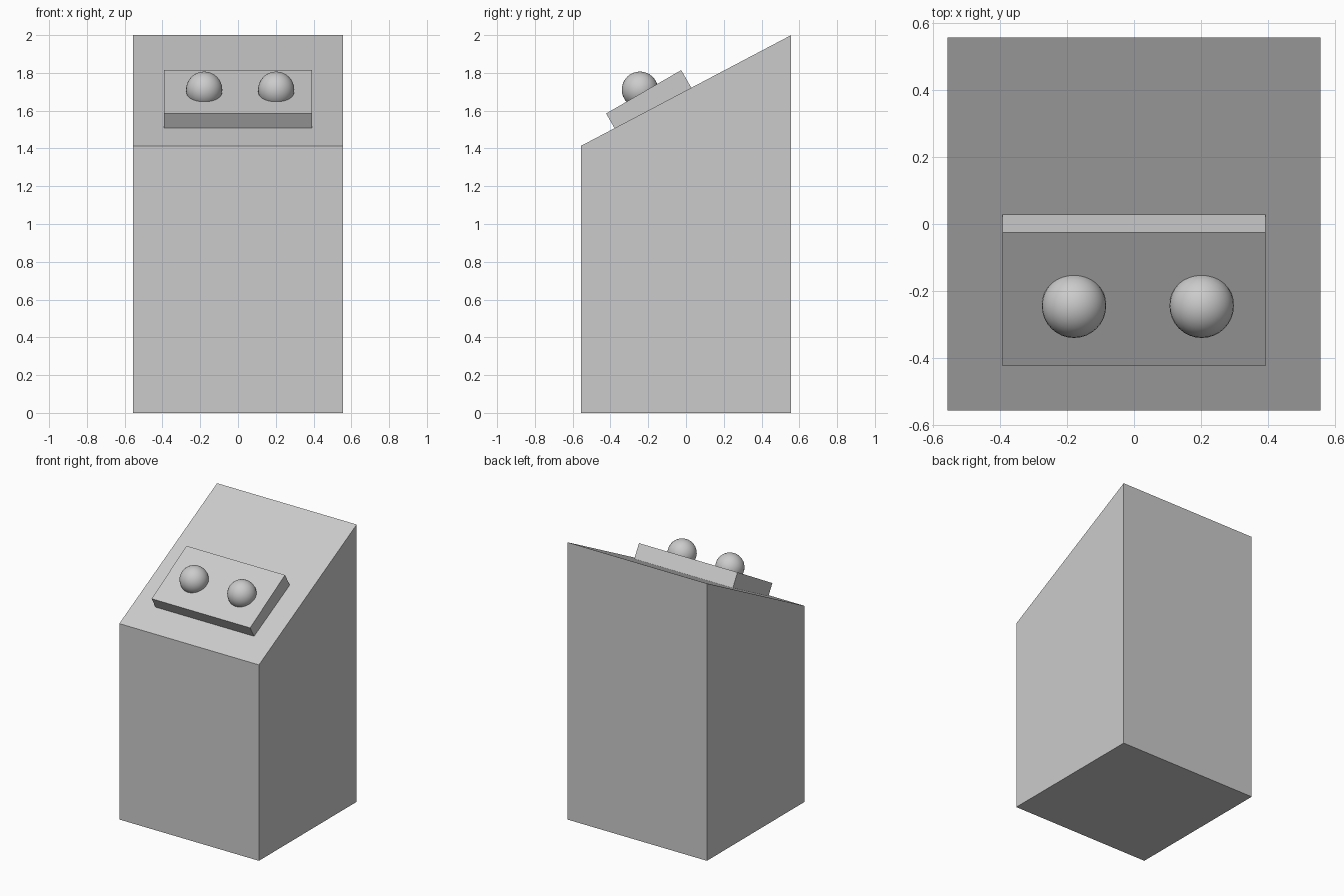
import bpy, bmesh
from math import radians, sin, cos

if "Cube" in bpy.data.objects:
    bpy.data.objects.remove(bpy.data.objects["Cube"])


def extrude_profile(name, profile, half_width):
    """Extrude a closed (y, z) side profile symmetrically along x."""
    bm = bmesh.new()
    face = bm.faces.new([bm.verts.new((-half_width, y, z)) for y, z in profile])
    new = bmesh.ops.extrude_face_region(bm, geom=[face])["geom"]
    bmesh.ops.translate(bm, vec=(2 * half_width, 0, 0),
                        verts=[v for v in new if isinstance(v, bmesh.types.BMVert)])
    bmesh.ops.recalc_face_normals(bm, faces=bm.faces)
    mesh = bpy.data.meshes.new(name)
    bm.to_mesh(mesh)
    bm.free()
    obj = bpy.data.objects.new(name, mesh)
    bpy.context.collection.objects.link(obj)
    return obj


# Pedestal with a sloping top
H = 0.557
extrude_profile("pedestal", [(-H, 0), (H, 0), (H, 2), (-H, 1.413)], H)

# Tilted panel, partly sunk into the slope
tilt, length, depth = radians(30), 0.459, 0.18
y0, z0 = -0.423, 1.585
dy, dz = length * cos(tilt), length * sin(tilt)
ny, nz = depth * sin(tilt), -depth * cos(tilt)
extrude_profile("button_panel", [(y0, z0), (y0 + dy, z0 + dz),
                                 (y0 + dy + ny, z0 + dz + nz),
                                 (y0 + ny, z0 + nz)], 0.393)

# Two round buttons
for side, x in (("left", -0.179), ("right", 0.202)):
    bpy.ops.mesh.primitive_uv_sphere_add(segments=32, ring_count=16, radius=0.096,
                                         location=(x, -0.244, 1.711))
    bpy.context.object.name = side + "_button"
    bpy.ops.object.shade_smooth()
